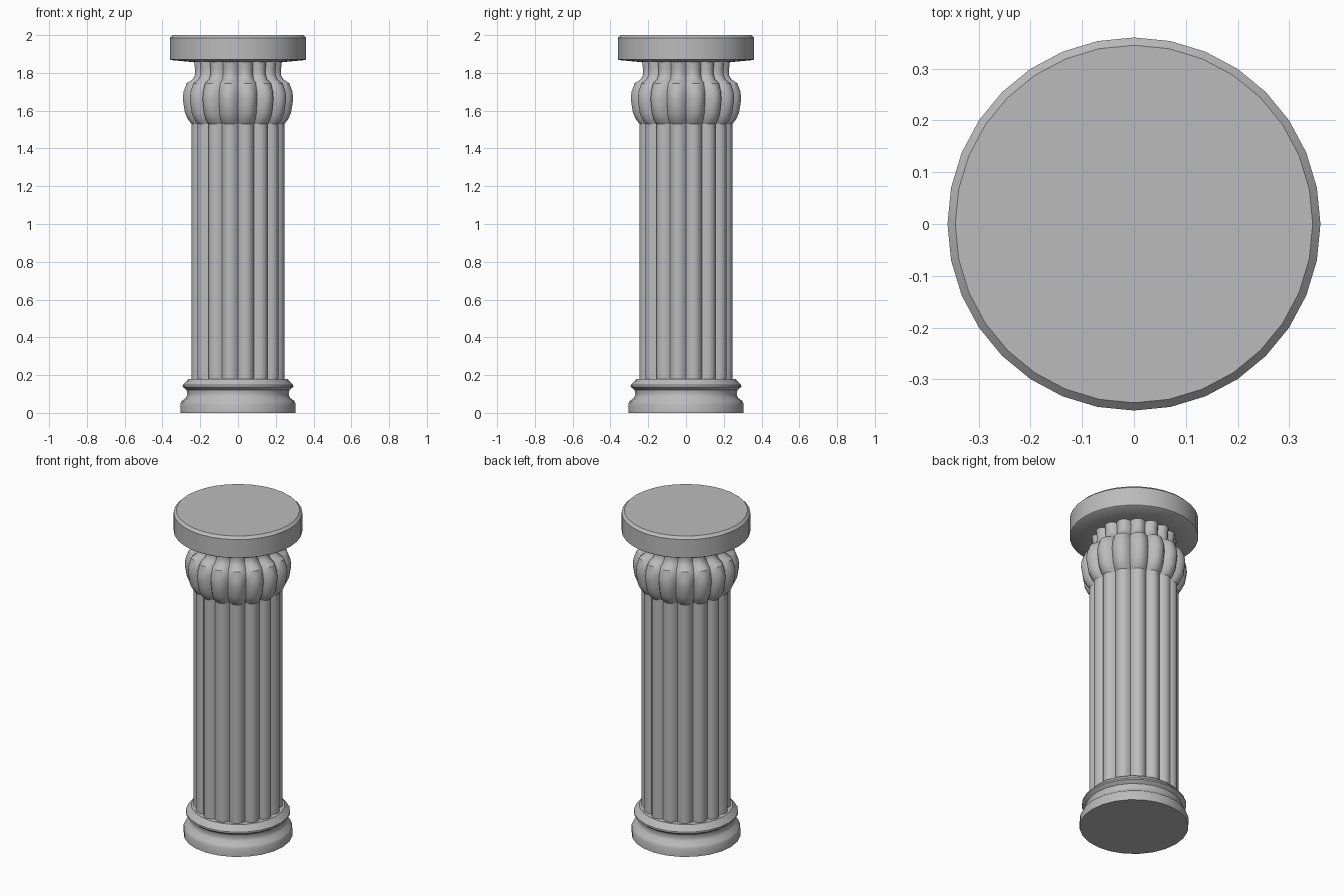
import bpy, bmesh, math

if "Cube" in bpy.data.objects:
    bpy.data.objects.remove(bpy.data.objects["Cube"])

stone = bpy.data.materials.new("grey stone")
stone.diffuse_color = (0.5, 0.5, 0.5, 1)
stone.use_nodes = True
stone.node_tree.nodes["Principled BSDF"].inputs["Base Color"].default_value = stone.diffuse_color


def lathe(name, profile, sides, offset=0.0, shape=lambda i: 1.0, angle=35):
    """Stack rings from (radius, z) pairs, capped at both ends."""
    bm = bmesh.new()
    rings = []
    for r, z in profile:
        ring = []
        for i in range(sides):
            a = 2 * math.pi * (i + offset) / sides
            rr = r * shape(i)
            ring.append(bm.verts.new((rr * math.cos(a), rr * math.sin(a), z)))
        rings.append(ring)
    for lo, hi in zip(rings, rings[1:]):
        for i in range(sides):
            j = (i + 1) % sides
            bm.faces.new((lo[i], lo[j], hi[j], hi[i]))
    bm.faces.new(rings[0][::-1])
    bm.faces.new(rings[-1])
    me = bpy.data.meshes.new(name)
    bm.to_mesh(me)
    bm.free()
    me.materials.append(stone)
    ob = bpy.data.objects.new(name, me)
    bpy.context.collection.objects.link(ob)
    bpy.ops.object.select_all(action='DESELECT')
    ob.select_set(True)
    bpy.context.view_layer.objects.active = ob
    bpy.ops.object.shade_smooth_by_angle(angle=math.radians(angle))
    return ob


# Rounded ribs: 16 lobes, sharp seams on the axes
SEG = 6
def lobe(i):
    return 0.89 + 0.11 * math.sin(math.pi * (i % SEG) / SEG) ** 0.8

# Moulded base
lathe("base", [(0.305, 0), (0.305, 0.048), (0.298, 0.063), (0.275, 0.08),
               (0.268, 0.10), (0.273, 0.122), (0.293, 0.138), (0.292, 0.147),
               (0.262, 0.18)], 24)

# Ribbed shaft
lathe("shaft", [(0.25, 0.17), (0.25, 1.53)], 16 * SEG, shape=lobe)

# Bulging ribbed capital
lathe("capital", [(0.25, 1.53), (0.268, 1.55), (0.286, 1.587), (0.298, 1.66),
                  (0.294, 1.70), (0.277, 1.745), (0.245, 1.765), (0.232, 1.79),
                  (0.232, 1.82), (0.238, 1.865)], 16 * SEG, shape=lobe)

# Round top slab
lathe("top_slab", [(0.24, 1.857), (0.355, 1.868), (0.36, 1.872), (0.36, 1.985),
                   (0.345, 2.0)], 32)
